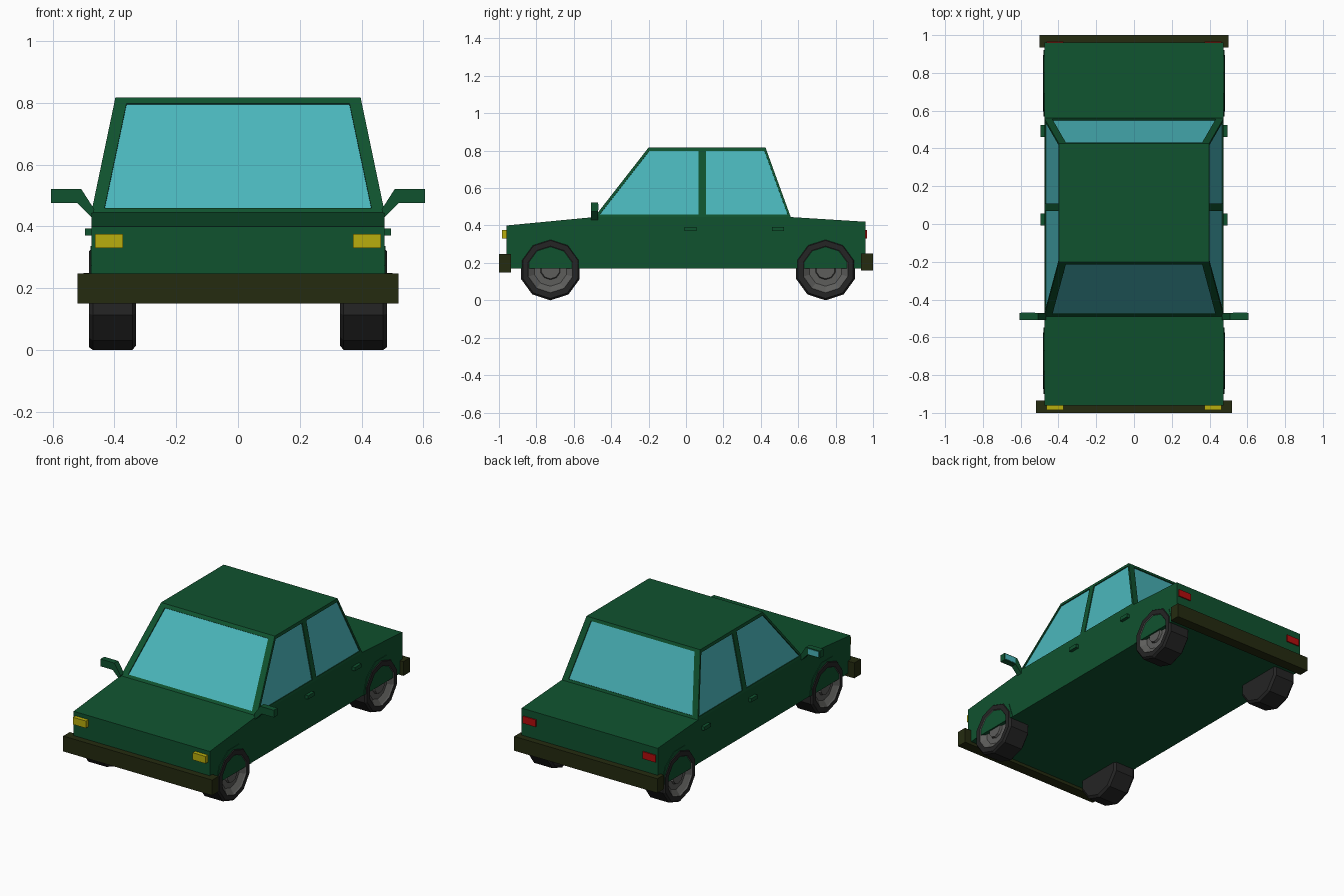
import bpy, bmesh, math
from mathutils import Vector

old = bpy.data.objects.get("Cube")
if old:
    bpy.data.objects.remove(old, do_unlink=True)


def material(name, rgb):
    m = bpy.data.materials.new(name)
    m.use_nodes = True
    col = (*rgb, 1)
    m.diffuse_color = col
    m.node_tree.nodes["Principled BSDF"].inputs["Base Color"].default_value = col
    return m


GREEN = material("dark green paint", (0.005, 0.085, 0.028))
GLASS = material("pale blue glass", (0.07, 0.47, 0.5))
OLIVE = material("dark olive trim", (0.018, 0.024, 0.005))
RUBBER = material("black rubber", (0.018, 0.018, 0.018))
METAL = material("grey metal", (0.11, 0.11, 0.105))
YELLOW = material("yellow lamp", (0.48, 0.42, 0.004))
RED = material("red lamp", (0.45, 0.004, 0.004))


def finish(name, bm, *mats):
    bmesh.ops.remove_doubles(bm, verts=bm.verts, dist=1e-5)
    bmesh.ops.recalc_face_normals(bm, faces=bm.faces)
    me = bpy.data.meshes.new(name)
    bm.to_mesh(me)
    bm.free()
    for m in mats:
        me.materials.append(m)
    ob = bpy.data.objects.new(name, me)
    bpy.context.collection.objects.link(ob)
    return ob


def box(name, lo, hi, mat):
    bm = bmesh.new()
    bmesh.ops.create_cube(bm, size=1)
    for v in bm.verts:
        v.co = [(a + b) / 2 + c * (b - a) for a, b, c in zip(lo, hi, v.co)]
    return finish(name, bm, mat)


def prism(name, points, move, mat):
    """Extrude a closed outline by the vector move."""
    bm = bmesh.new()
    face = bm.faces.new([bm.verts.new(p) for p in points])
    new = bmesh.ops.extrude_face_region(bm, geom=[face])["geom"]
    bmesh.ops.translate(bm, vec=move, verts=[v for v in new if isinstance(v, bmesh.types.BMVert)])
    bm.faces.new([v for v in face.verts]) if not face.is_valid else None
    return finish(name, bm, mat)


# Lower body from its side profile
W = 0.475
profile = [(-0.96, 0.17), (-0.96, 0.4), (-0.49, 0.445), (0.56, 0.445), (0.96, 0.42), (0.96, 0.17)]
prism("body", [(-W, y, z) for y, z in profile], (2 * W, 0, 0), GREEN)

# Cabin with recessed windows
cabin = bmesh.new()


def quad(points, index=0):
    cabin.faces.new([cabin.verts.new(p) for p in points]).material_index = index


def window(bl, br, tr, tl, left, right, depth=0.006):
    """Fill a wall with a frame and a sunken pane."""
    outer = [Vector(p) for p in (bl, br, tr, tl)]
    bl, br, tr, tl = outer
    across, across_top = (br - bl).normalized(), (tr - tl).normalized()
    b0, b1 = bl + across * left, br - across * right
    t0, t1 = tl + across_top * left, tr - across_top * right
    rim = [b0.lerp(t0, 0.04), b1.lerp(t1, 0.04), b1.lerp(t1, 0.95), b0.lerp(t0, 0.95)]
    inward = -(br - bl).cross(tl - bl).normalized() * depth
    pane = [p + inward for p in rim]
    for i in range(4):
        j = (i + 1) % 4
        quad([outer[i], outer[j], rim[j], rim[i]])
        quad([rim[i], rim[j], pane[j], pane[i]])
    quad(pane, 1)


ZB, ZT, TW = 0.445, 0.817, 0.397
FB, FT, RT, RB, MID = -0.49, -0.2, 0.425, 0.56, 0.088
window((-W, FB, ZB), (W, FB, ZB), (TW, FT, ZT), (-TW, FT, ZT), 0.04, 0.04)
window((W, RB, ZB), (-W, RB, ZB), (-TW, RT, ZT), (TW, RT, ZT), 0.04, 0.04)
for yb0, yb1, yt0, yt1, m0, m1 in ((FB, MID, FT, MID, 0.018, 0.02), (MID, RB, MID, RT, 0.02, 0.012)):
    window((W, yb0, ZB), (W, yb1, ZB), (TW, yt1, ZT), (TW, yt0, ZT), m0, m1)
    window((-W, yb1, ZB), (-W, yb0, ZB), (-TW, yt0, ZT), (-TW, yt1, ZT), m1, m0)
quad([(-TW, FT, ZT), (TW, FT, ZT), (TW, RT, ZT), (-TW, RT, ZT)])
quad([(-W, FB, ZB), (-W, RB, ZB), (W, RB, ZB), (W, FB, ZB)])
finish("cabin", cabin, GREEN, GLASS)

# Bumpers
box("front_bumper", (-0.52, -1, 0.15), (0.52, -0.935, 0.247), OLIVE)
box("rear_bumper", (-0.5, 0.935, 1 - 0.84), (0.5, 1, 0.25), OLIVE)


def wheel(name, side, y):
    """Ten-sided tyre and dished rim, turned about the axle."""
    rings = [(0.33, 0.0), (0.33, 0.15), (0.342, 0.165), (0.47, 0.165), (0.483, 0.155), (0.483, 0.125),
             (0.476, 0.12), (0.455, 0.09), (0.455, 0.055), (0.468, 0.05), (0.468, 0.0)]
    bm = bmesh.new()
    n = 10
    loops = []
    for x, r in rings:
        angles = [math.pi / 2 + math.tau * k / n for k in range(n)]
        loops.append([bm.verts.new((side * x, y + r * math.cos(a), 0.165 + r * math.sin(a))) for a in angles])
    for i in range(len(rings) - 1):
        for k in range(n):
            j = (k + 1) % n
            f = bm.faces.new([loops[i][k], loops[i][j], loops[i + 1][j], loops[i + 1][k]])
            f.material_index = 1 if i >= 5 else 0
    bmesh.ops.dissolve_degenerate(bm, dist=1e-5, edges=bm.edges)
    return finish(name, bm, RUBBER, METAL)


for side, label in ((1, "left"), (-1, "right")):
    def sided(name, x0, x1, y0, y1, z0, z1, mat):
        xs = sorted((side * x0, side * x1))
        return box(f"{label}_{name}", (xs[0], y0, z0), (xs[1], y1, z1), mat)

    # Lamps and door handles
    sided("headlight", 0.373, 0.463, -0.985, -0.955, 0.33, 0.375, YELLOW)
    sided("tail_light", 0.373, 0.463, 0.955, 0.967, 0.33, 0.375, RED)
    for name, y in (("front", -0.008), ("rear", 0.46)):
        sided(name + "_door_handle", 0.47, 0.495, y, y + 0.064, 0.37, 0.393, GREEN)

    # Door mirror with a glass plate facing back
    outline = [(0.465, 0.455), (0.508, 0.522), (0.605, 0.522), (0.605, 0.476), (0.52, 0.476), (0.475, 0.43)]
    prism(f"{label}_mirror", [(side * x, -0.507, z) for x, z in outline], (0, 0.037, 0), GREEN)
    sided("mirror_glass", 0.523, 0.598, -0.472, -0.468, 0.482, 0.516, GLASS)

    # Wheels and their arch lips
    for name, y in (("front", -0.725), ("rear", 0.746)):
        wheel(f"{label}_{name}_wheel", side, y)
        arc = [math.pi * k / 10 for k in range(0, 11, 2)]
        lip = [(side * 0.47, y + 0.176 * math.cos(a), 0.17 + 0.176 * math.sin(a)) for a in arc]
        prism(f"{label}_{name}_arch", lip, (side * 0.008, 0, 0), GREEN)
